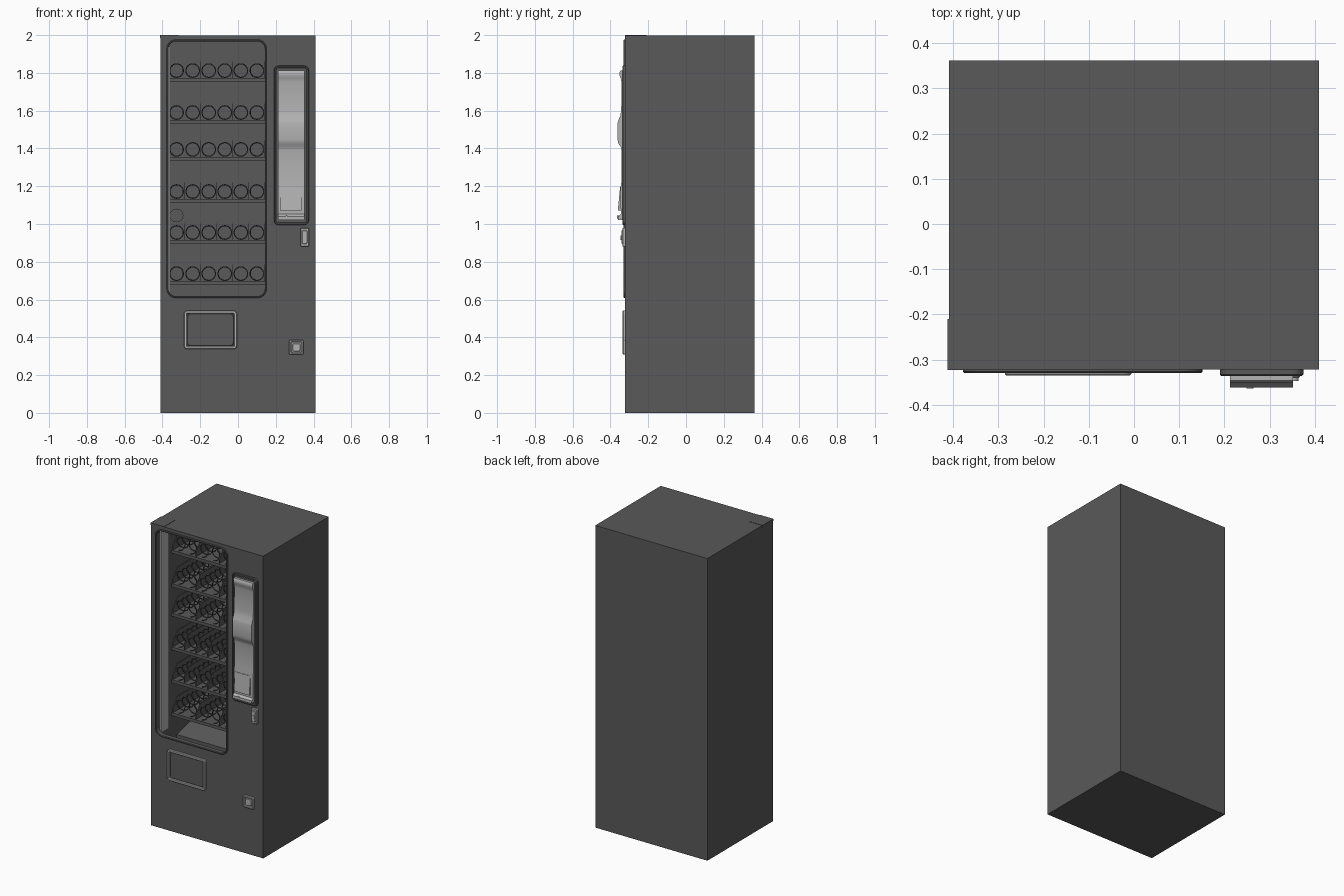
import bpy, bmesh, math

if "Cube" in bpy.data.objects:
    bpy.data.objects.remove(bpy.data.objects["Cube"])


def material(name, v):
    m = bpy.data.materials.new(name)
    m.diffuse_color = (v, v, v, 1)
    m.use_nodes = True
    m.node_tree.nodes["Principled BSDF"].inputs["Base Color"].default_value = m.diffuse_color
    return m


DARK = material("dark_grey", 0.1)
LIGHT = material("light_grey", 0.45)


def finish(name, bm, mat, smooth=False):
    bmesh.ops.recalc_face_normals(bm, faces=bm.faces)
    me = bpy.data.meshes.new(name)
    bm.to_mesh(me)
    bm.free()
    me.materials.append(mat)
    ob = bpy.data.objects.new(name, me)
    bpy.context.collection.objects.link(ob)
    if smooth:
        bpy.ops.object.select_all(action='DESELECT')
        bpy.context.view_layer.objects.active = ob
        ob.select_set(True)
        bpy.ops.object.shade_smooth_by_angle(angle=math.radians(35))
    return ob


def box(name, x, y, z, mat=DARK):
    bm = bmesh.new()
    bmesh.ops.create_cube(bm, size=1)
    for v in bm.verts:
        v.co = [a[0] + (c + .5) * (a[1] - a[0]) for a, c in zip((x, y, z), v.co)]
    return finish(name, bm, mat)


def outline(x, z, r, n=6):
    pts = []
    for i, (cx, cz) in enumerate(((x[1]-r, z[1]-r), (x[0]+r, z[1]-r), (x[0]+r, z[0]+r), (x[1]-r, z[0]+r))):
        for k in range(n + 1):
            a = math.pi / 2 * (i + k / n)
            pts.append((cx + r * math.cos(a), cz + r * math.sin(a)))
    return pts


def loft(name, loops, mat, closed):
    """Bridge equal loops; either cap the ends or close into a frame."""
    bm = bmesh.new()
    rings = [[bm.verts.new(p) for p in lp] for lp in loops]
    n = len(rings[0])
    for a, b in zip(rings, rings[1:] + (rings[:1] if closed else [])):
        for i in range(n):
            j = (i + 1) % n
            bm.faces.new((a[i], a[j], b[j], b[i]))
    if not closed:
        bm.faces.new(rings[0])
        bm.faces.new(rings[-1])
    return finish(name, bm, mat, True)


def panel(name, x, z, y, r, mat=DARK, bevel=0.003):
    """Rounded plate facing -y with a small front chamfer; y = (front, back)."""
    def ring(i, yy):
        return [(px, yy, pz) for px, pz in outline((x[0]+i, x[1]-i), (z[0]+i, z[1]-i), r - i)]
    return loft(name, [ring(0, y[1]), ring(0, y[0] + bevel), ring(bevel, y[0])], mat, False)


def frame(name, x, z, y, r, w, mat=DARK, bevel=0.003):
    def ring(i, yy):
        return [(px, yy, pz) for px, pz in outline((x[0]+i, x[1]-i), (z[0]+i, z[1]-i), max(r - i, .004))]
    return loft(name, [ring(0, y[1]), ring(0, y[0] + bevel), ring(bevel, y[0]),
                       ring(w - bevel, y[0]), ring(w, y[0] + bevel), ring(w, y[1])], mat, True)


def extrude_x(name, prof, x, mat=DARK, smooth=False):
    bm = bmesh.new()
    f = bm.faces.new([bm.verts.new((x[0], y, z)) for y, z in prof])
    g = bmesh.ops.extrude_face_region(bm, geom=[f])["geom"]
    bmesh.ops.translate(bm, vec=(x[1] - x[0], 0, 0), verts=[v for v in g if isinstance(v, bmesh.types.BMVert)])
    return finish(name, bm, mat, smooth)


def disc(name, x, z, y, r, mat):
    loops = [[(x + r * math.cos(t * math.tau / 20), yy, z + r * math.sin(t * math.tau / 20)) for t in range(20)] for yy in y]
    return loft(name, loops, mat, False)


# Cabinet with the window and the product compartment cut out
body = box("cabinet", (-.41, .41), (-.322, .362), (0, 1.998))
cutters = [box("compartment_cutter", (-.372, .146), (-.30, .27), (.48, 1.97)),
           panel("window_cutter", (-.368, .142), (.618, 1.967), (-.4, -.29), .04)]
bpy.context.view_layer.objects.active = body
for c in cutters:
    m = body.modifiers.new("cut", 'BOOLEAN')
    m.operation, m.object, m.solver = 'DIFFERENCE', c, 'EXACT'
    bpy.ops.object.modifier_apply(modifier=m.name)
    bpy.data.objects.remove(c)
box("hinge_plate", (-.413, -.315), (-.323, -.21), (1.985, 2.0))

# Window surround, inner light strip and chute
frame("window_frame", (-.378, .152), (.608, 1.977), (-.33, -.318), .05, .01)
box("light_strip", (-.372, -.36), (-.29, -.205), (.61, 1.94), LIGHT)
extrude_x("product_chute", [(-.11, .48), (-.11, .53), (.03, .565), (.27, .60), (.27, .48)], (-.372, .146))

# One coil, shared by every product lane
TURNS, STEPS, R = 8, 18, .036
curve = bpy.data.curves.new("coil", 'CURVE')
curve.dimensions = '3D'
curve.bevel_depth, curve.bevel_resolution = .003, 0
sp = curve.splines.new('POLY')
sp.points.add(TURNS * STEPS)
for i, p in enumerate(sp.points):
    a = math.tau * i / STEPS - math.pi / 2
    p.co = (R * math.cos(a), -.155 + .40 * i / (TURNS * STEPS), R * math.sin(a), 1)
tmp = bpy.data.objects.new("coil_source", curve)
bpy.context.collection.objects.link(tmp)
bpy.context.view_layer.update()
coil_mesh = bpy.data.meshes.new_from_object(tmp.evaluated_get(bpy.context.evaluated_depsgraph_get()))
bpy.data.objects.remove(tmp)
coil_mesh.materials.clear()
coil_mesh.materials.append(DARK)

# Shelves with dividers and coils
lanes = [-.325 + .085 * i for i in range(6)]
for row, zc in enumerate((1.812, 1.59, 1.395, 1.172, .955, .737)):
    z = zc - .042
    box(f"shelf_{row}", (-.368, .142), (-.16, .268), (z - .008, z))
    box(f"shelf_lip_{row}", (-.368, .142), (-.168, -.158), (z - .018, z + .002))
    step = 1 if row in (3, 4) else 2
    edges = [-.365] + [lanes[i] + .0425 for i in range(step - 1, 5, step)] + [.139]
    for k, x in enumerate(edges):
        extrude_x(f"divider_{row}_{k}", [(-.158, z), (-.158, z + .025), (-.11, z + .09), (.268, z + .09), (.268, z)],
                  (x - .002, x + .002))
    for k, x in enumerate(lanes):
        ob = bpy.data.objects.new(f"coil_{row}_{k}", coil_mesh)
        ob.location = (x, 0, zc)
        bpy.context.collection.objects.link(ob)
disc("back_wall_disc", -.325, 1.045, (.262, .272), .036, DARK)

# Payment panel: dark surround, curved metal fascia, keypad flap, lock
panel("payment_surround", (.19, .375), (.995, 1.838), (-.33, -.318), .025)
frame("payment_rim", (.19, .375), (.995, 1.838), (-.336, -.318), .025, .012)
fascia = [(-.325, 1.02), (-.36, 1.022), (-.36, 1.04), (-.345, 1.052), (-.347, 1.19), (-.341, 1.23),
          (-.342, 1.39), (-.346, 1.41), (-.358, 1.425), (-.362, 1.445), (-.362, 1.535), (-.358, 1.55),
          (-.347, 1.575), (-.343, 1.61), (-.341, 1.75), (-.346, 1.772), (-.352, 1.785), (-.352, 1.803),
          (-.346, 1.812), (-.325, 1.812)]
extrude_x("payment_fascia", fascia, (.212, .352), LIGHT, True)
extrude_x("keypad_flap", [(-.34, 1.07), (-.361, 1.072), (-.349, 1.195), (-.34, 1.195)], (.222, .335), LIGHT)
disc("fascia_button", .257, 1.036, (-.35, -.364), .008, LIGHT)

# Door lock
panel("lock_plate", (.331, .375), (.88, .98), (-.336, -.318), .006, LIGHT)
panel("lock_handle", (.339, .367), (.895, .967), (-.341, -.33), .006, LIGHT)
disc("lock_cylinder", .353, .927, (-.33, -.347), .011, LIGHT)

# Collection hatch and coin return
frame("hatch_frame", (-.286, -.006), (.337, .542), (-.335, -.318), .018, .016, LIGHT)
panel("hatch_flap", (-.27, -.022), (.353, .526), (-.326, -.318), .02)
frame("coin_return_frame", (.27, .348), (.308, .386), (-.335, -.318), .01, .012, LIGHT)
panel("coin_return_back", (.28, .338), (.318, .376), (-.327, -.318), .012, LIGHT)
panel("coin_return_flap", (.287, .331), (.325, .369), (-.331, -.318), .012, LIGHT)
